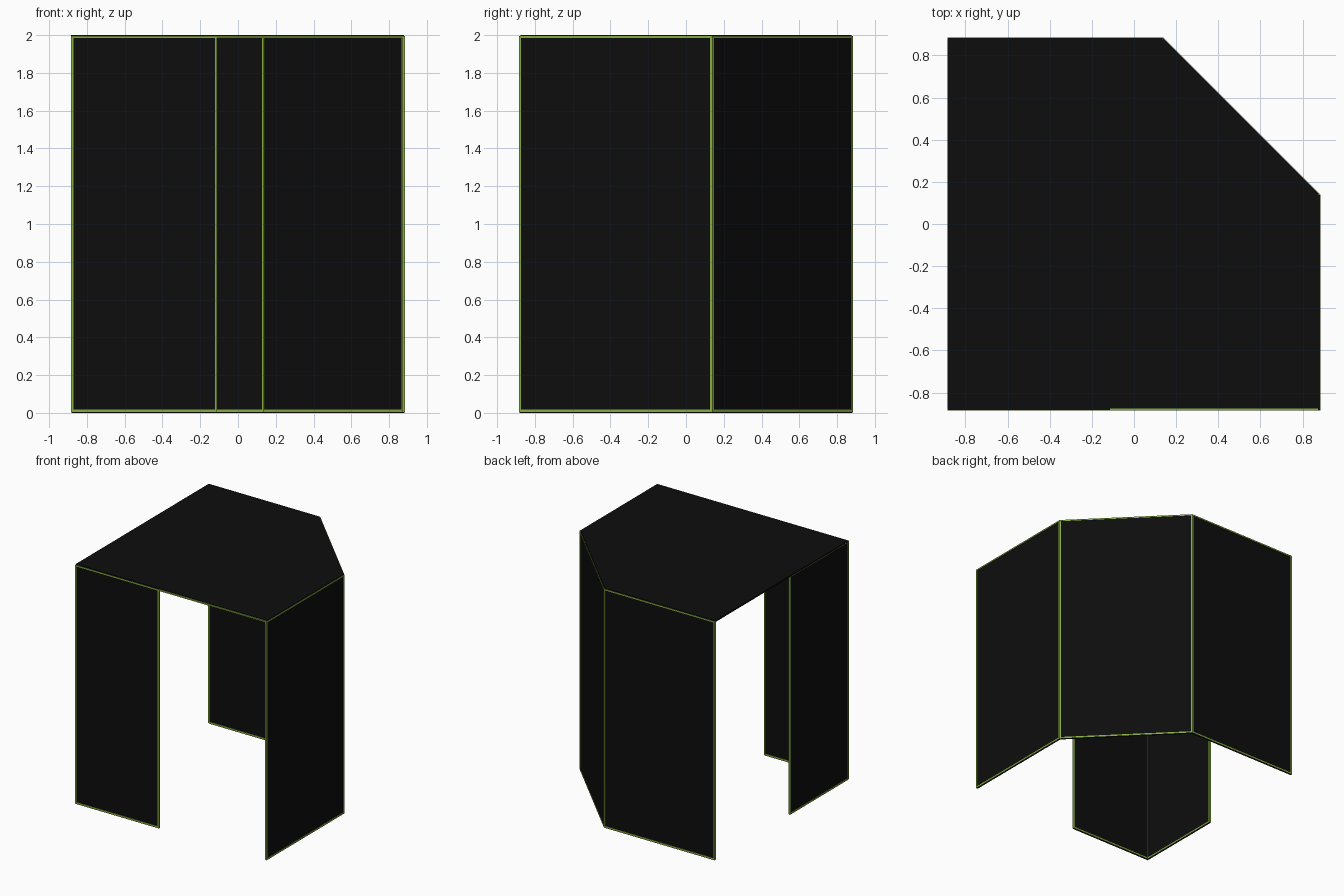
import bpy, bmesh
from mathutils import Vector, Matrix

if "Cube" in bpy.data.objects:
    bpy.data.objects.remove(bpy.data.objects["Cube"])

def material(name, rgb):
    m = bpy.data.materials.new(name)
    m.diffuse_color = (*rgb, 1)
    m.use_nodes = True
    m.node_tree.nodes["Principled BSDF"].inputs["Base Color"].default_value = m.diffuse_color
    return m

BLACK = material("black panel", (0.004, 0.004, 0.004))
GREEN = material("green trim", (0.25, 0.42, 0.05))

H, R, C = 2.0, 0.885, 0.14      # height, half width, chamfer start
DEPTH, THICK, BAR = 0.014, 0.008, 0.012

def finish(name, bm, mat):
    bmesh.ops.recalc_face_normals(bm, faces=bm.faces)
    me = bpy.data.meshes.new(name)
    bm.to_mesh(me)
    bm.free()
    me.materials.append(mat)
    ob = bpy.data.objects.new(name, me)
    bpy.context.collection.objects.link(ob)
    return ob

def add_box(bm, frame, a0, a1, depth, z0, z1):
    """Box along the wall line, centred on the wall's mid plane."""
    size = Matrix.Diagonal((a1 - a0, depth, z1 - z0, 1))
    place = Matrix.Translation(((a0 + a1) / 2, DEPTH / 2, (z0 + z1) / 2))
    bmesh.ops.create_cube(bm, size=1, matrix=frame @ place @ size)

def wall_frame(p, q):
    d = (Vector(q) - Vector(p)).to_3d()
    u = d.normalized()
    n = Vector((-u.y, u.x, 0))
    m = Matrix((u, n, Vector((0, 0, 1)))).transposed().to_4x4()
    m.translation = Vector(p).to_3d()
    return m, d.length

def wall(name, p, q):
    frame, length = wall_frame(p, q)
    # black sheet
    bm = bmesh.new()
    add_box(bm, frame, 0.003, length - 0.003, THICK, 0, H - 0.004)
    finish(name + "_panel", bm, BLACK)
    # green edging on all four sides
    bm = bmesh.new()
    add_box(bm, frame, 0, BAR, DEPTH, 0.004, H - 0.004)
    add_box(bm, frame, length - BAR, length, DEPTH, 0.004, H - 0.004)
    add_box(bm, frame, BAR, length - BAR, DEPTH, 0.005, 0.017)
    add_box(bm, frame, BAR, length - BAR, DEPTH, H - 0.015, H - 0.004)
    finish(name + "_trim", bm, GREEN)

# Walls, counter-clockwise so that they thicken inwards
wall("front_wall", (-R, -R), (-0.11, -R))
wall("right_wall", (R, -R), (R, C))
wall("corner_wall", (R, C), (C, R))
wall("back_wall", (C, R), (-R, R))
wall("left_wall", (-R, -0.11), (-R, -R))

# Green strip over the front opening
frame, length = wall_frame((-0.11, -R), (R, -R))
bm = bmesh.new()
add_box(bm, frame, 0, length - BAR, DEPTH, H - 0.015, H - 0.004)
finish("front_lintel_trim", bm, GREEN)

# Five-sided roof, set in slightly so the edging shows
outline = [(-R, -R + 0.01), (R - 0.006, -R + 0.01), (R - 0.006, C - 0.006),
           (C - 0.006, R - 0.008), (-R, R - 0.008)]
bm = bmesh.new()
face = bm.faces.new([bm.verts.new((x, y, H - 0.012)) for x, y in outline])
top = bmesh.ops.extrude_face_region(bm, geom=[face])["geom"]
bmesh.ops.translate(bm, vec=(0, 0, 0.012),
                    verts=[g for g in top if isinstance(g, bmesh.types.BMVert)])
finish("roof", bm, BLACK)
